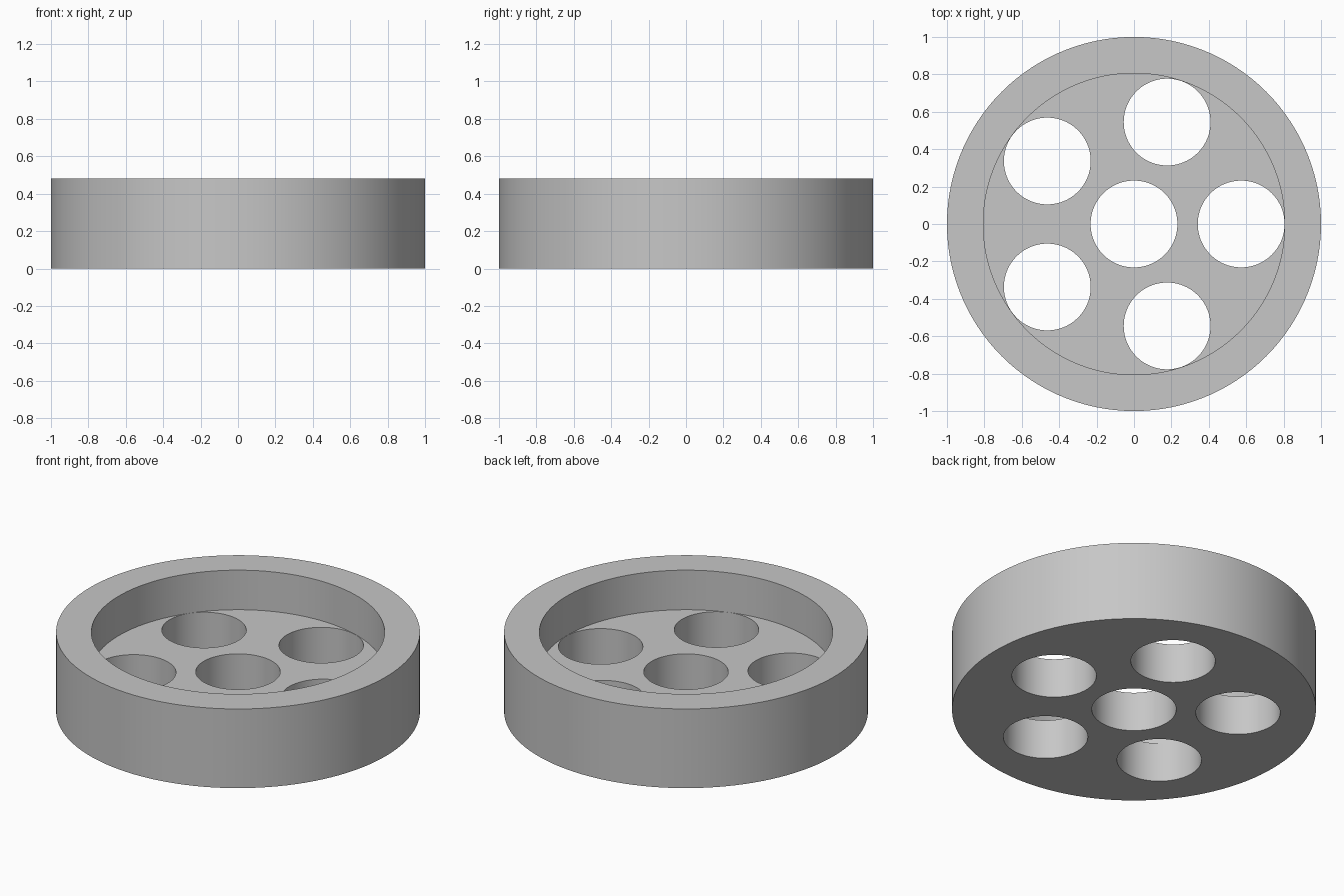
import bpy
import math

if "Cube" in bpy.data.objects:
    bpy.data.objects.remove(bpy.data.objects["Cube"], do_unlink=True)

HEIGHT = 0.48
FLOOR = 0.24
RECESS_RADIUS = 0.806
HOLE_RADIUS = 0.232
HOLE_OFFSET = 0.573


def cylinder(name, radius, bottom, top, x=0.0, y=0.0, angle=0.0):
    bpy.ops.mesh.primitive_cylinder_add(
        vertices=120, radius=radius, depth=top - bottom,
        location=(x, y, (bottom + top) / 2), rotation=(0, 0, angle))
    obj = bpy.context.object
    obj.name = name
    return obj


def cut(target, cutter):
    cutter.hide_render = True
    mod = target.modifiers.new("cut", 'BOOLEAN')
    mod.operation = 'DIFFERENCE'
    mod.solver = 'EXACT'
    mod.object = cutter
    bpy.ops.object.select_all(action='DESELECT')
    target.select_set(True)
    bpy.context.view_layer.objects.active = target
    bpy.ops.object.modifier_apply(modifier=mod.name)
    bpy.data.objects.remove(cutter, do_unlink=True)


# Round body with a raised rim
body = cylinder("rimmed_disc", 1.0, 0.0, HEIGHT)
cut(body, cylinder("recess_cutter", RECESS_RADIUS, FLOOR, HEIGHT + 0.2))

# Centre hole and ring of five holes through the floor
cut(body, cylinder("centre_hole_cutter", HOLE_RADIUS, -0.2, HEIGHT + 0.1))
for i in range(5):
    a = math.tau * i / 5
    cut(body, cylinder("hole_cutter", HOLE_RADIUS, -0.2, HEIGHT + 0.1,
                       HOLE_OFFSET * math.cos(a), HOLE_OFFSET * math.sin(a), a))

# Plain grey material
grey = bpy.data.materials.new("light_grey")
grey.use_nodes = True
color = (0.57, 0.57, 0.57, 1.0)
grey.diffuse_color = color
grey.node_tree.nodes["Principled BSDF"].inputs["Base Color"].default_value = color
body.data.materials.clear()
body.data.materials.append(grey)

# Smooth walls, crisp rims
body.select_set(True)
bpy.context.view_layer.objects.active = body
bpy.ops.object.shade_smooth_by_angle(angle=math.radians(30))
